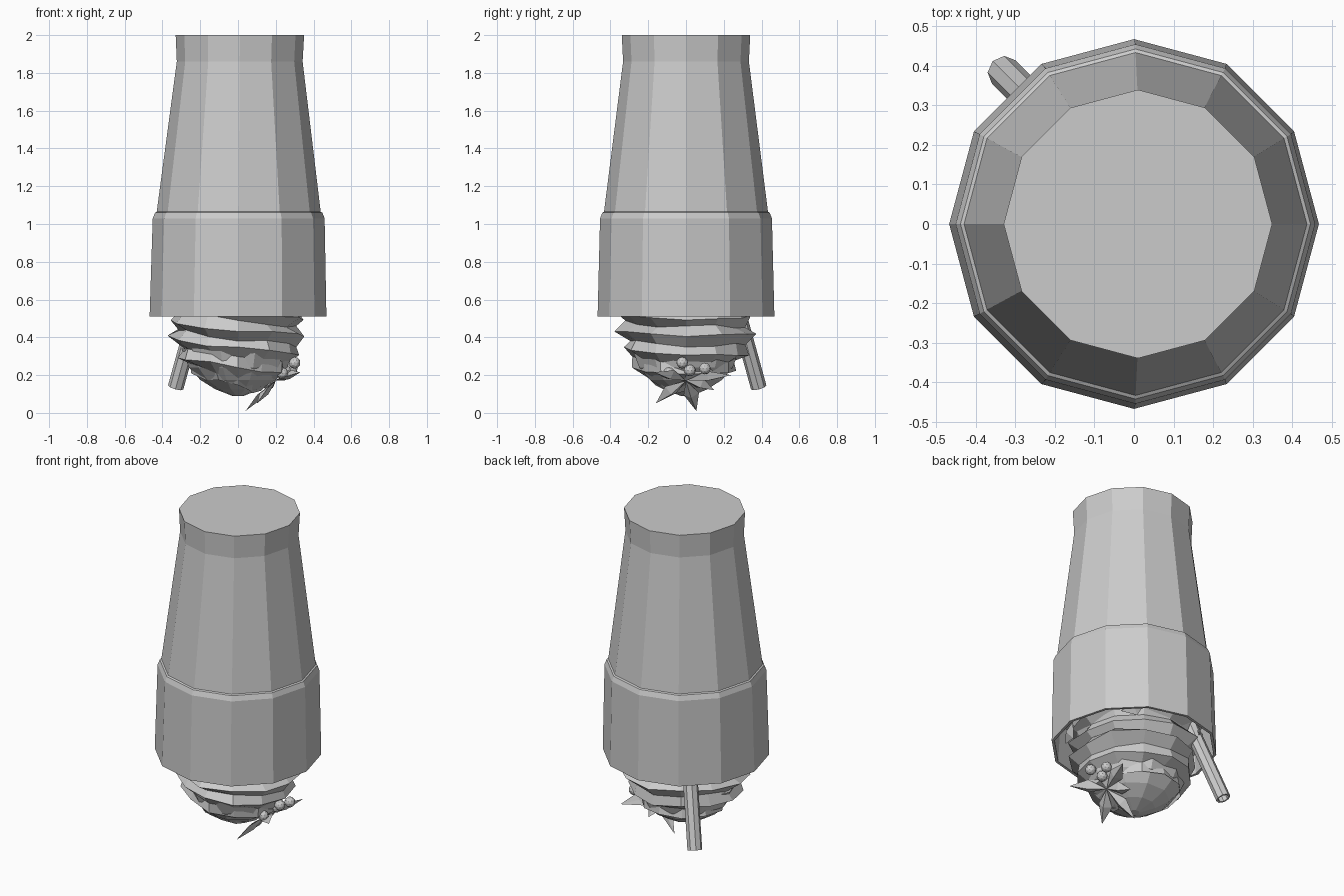
import bpy, bmesh, math, random
from mathutils import Vector

if "Cube" in bpy.data.objects:
    bpy.data.objects.remove(bpy.data.objects["Cube"])

random.seed(4)
TAU = 2 * math.pi


def make(name, verts, faces):
    me = bpy.data.meshes.new(name)
    me.from_pydata([tuple(v) for v in verts], [], faces)
    bm = bmesh.new()
    bm.from_mesh(me)
    bmesh.ops.recalc_face_normals(bm, faces=bm.faces)
    bm.to_mesh(me)
    bm.free()
    ob = bpy.data.objects.new(name, me)
    bpy.context.collection.objects.link(ob)
    return ob


def lathe(name, profile, n, lean=lambda z: 0.0):
    """Revolve (radius, z) pairs; both ends are closed with a flat cap."""
    v = [(r * math.cos(TAU * k / n) + lean(z), r * math.sin(TAU * k / n), z)
         for r, z in profile for k in range(n)]
    f = [(i * n + k, i * n + (k + 1) % n, (i + 1) * n + (k + 1) % n, (i + 1) * n + k)
         for i in range(len(profile) - 1) for k in range(n)]
    last = (len(profile) - 1) * n
    f += [tuple(range(n)), tuple(range(last, last + n))]
    return make(name, v, f)


# Upside-down cup with its sleeve and thin inner lip
lathe("cup", [(0.34, 2.0), (0.333, 1.86), (0.434, 1.065), (0.443, 1.06),
              (0.455, 1.03), (0.468, 0.51), (0.452, 0.51), (0.436, 0.76)],
      12, lambda z: 0.01 * (z - 0.5) / 1.5)


# Whipped cream: a helical ridge that narrows towards the tip
def cream_radius(z):
    pts = [(0.05, 0.02), (0.09, 0.06), (0.13, 0.14), (0.2, 0.235), (0.28, 0.30),
           (0.4, 0.355), (0.52, 0.345), (0.9, 0.36)]
    for (z0, r0), (z1, r1) in zip(pts, pts[1:]):
        if z <= z1:
            return r0 + (r1 - r0) * max(0, (z - z0) / (z1 - z0))
    return pts[-1][1]


seg, turns, pitch = 12, 6, 0.098
verts, faces = [], []
for i in range(seg * turns + 1):
    a = TAU * i / seg
    for dz, scale in ((0, 1.03), (-pitch * 0.5, 0.89)):
        z = 0.72 - pitch * i / seg + dz + 0.025 * math.cos(a - 2.6)
        z = max(z + random.uniform(-0.012, 0.012), 0.1)
        r = cream_radius(z) * scale * random.uniform(0.95, 1.06)
        verts.append((r * math.cos(a), r * math.sin(a), z))
for i in range(seg * (turns - 1)):
    a, b = 2 * i, 2 * (i + seg)
    faces += [(a, a + 2, a + 3, a + 1), (a + 1, a + 3, b + 2, b)]
make("cream_swirl", verts, faces)
lathe("cream_tip", [(0.30, 0.34), (0.26, 0.24), (0.20, 0.175), (0.12, 0.125), (0.03, 0.09)], 10)
lathe("cream_fill", [(0.435, 0.74), (0.36, 0.66), (0.29, 0.5), (0.27, 0.3)], 12)


def ring_frame(d):
    u = d.orthogonal().normalized()
    return u, d.cross(u)


# Hollow straw poking out at the back left
end, top = Vector((-0.33, 0.385, 0.135)), Vector((-0.16, 0.215, 0.75))
d = (top - end).normalized()
u, w = ring_frame(d)
n = 8
verts = [c + r * (u * math.cos(TAU * k / n) + w * math.sin(TAU * k / n))
         for c, r in ((top, 0.042), (end, 0.042), (end, 0.031), (end + d * 0.3, 0.031))
         for k in range(n)]
faces = [(i * n + k, i * n + (k + 1) % n, (i + 1) * n + (k + 1) % n, (i + 1) * n + k)
         for i in range(3) for k in range(n)]
faces += [tuple(range(n)), tuple(range(3 * n, 4 * n))]
make("straw", verts, faces)


# Folded pointed leaves
def leaf(name, base, tip, width=0.042, thick=0.016, out=(0.6, 0, -0.8)):
    b, t = Vector(base), Vector(tip)
    ax = t - b
    side = ax.cross(Vector(out)).normalized()
    up = side.cross(ax).normalized()
    mid = b + ax * 0.5
    v = [b, mid + side * width - up * thick, mid + up * thick,
         mid - side * width - up * thick, mid - up * thick * 0.6, t]
    make(name, v, [(0, 1, 2), (0, 2, 3), (5, 2, 1), (5, 3, 2),
                   (0, 4, 1), (0, 3, 4), (5, 1, 4), (5, 4, 3)])


heart = (0.2, 0.0, 0.17)
for i, tip in enumerate([(0.04, 0.055, 0.01), (0.10, -0.16, 0.05), (0.28, 0.24, 0.2),
                         (0.33, -0.17, 0.215), (0.15, 0.15, 0.12)]):
    leaf(f"leaf_{i}", heart, tip)

# Small leaves tucked under the lip of the cup
for i, ang in enumerate((48, 130, 215, 330)):
    c, s = math.cos(math.radians(ang)), math.sin(math.radians(ang))
    leaf(f"lip_leaf_{i}", (0.36 * c - 0.08 * s, 0.36 * s + 0.08 * c, 0.60),
         (0.38 * c + 0.06 * s, 0.38 * s - 0.06 * c, 0.53), 0.05, 0.02, (c, s, 0))

# Berries beside the leaves
for i, p in enumerate([(0.30, -0.02, 0.265), (0.285, 0.10, 0.235),
                       (0.235, -0.09, 0.21), (0.25, 0.02, 0.225)]):
    bm = bmesh.new()
    bmesh.ops.create_icosphere(bm, subdivisions=2, radius=0.031)
    me = bpy.data.meshes.new(f"berry_{i}")
    bm.to_mesh(me)
    bm.free()
    ob = bpy.data.objects.new(f"berry_{i}", me)
    ob.location = p
    bpy.context.collection.objects.link(ob)
